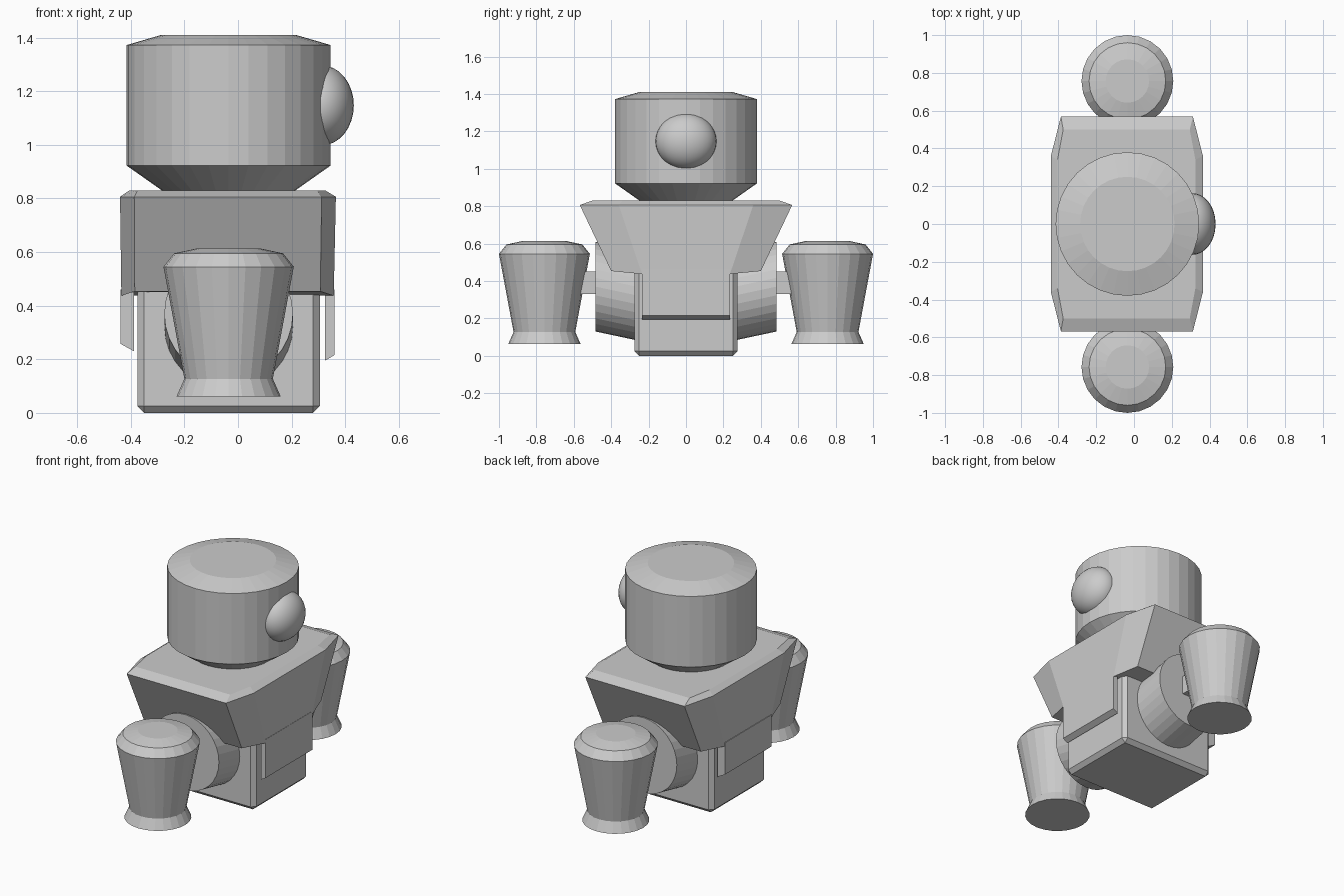
import bpy, bmesh, math
from mathutils import Matrix

if "Cube" in bpy.data.objects:
    bpy.data.objects.remove(bpy.data.objects["Cube"])

CX = -0.035  # body axis offset


def make(name, verts, faces):
    me = bpy.data.meshes.new(name)
    me.from_pydata(verts, [], faces)
    bm = bmesh.new()
    bm.from_mesh(me)
    bmesh.ops.recalc_face_normals(bm, faces=bm.faces)
    bm.to_mesh(me)
    bm.free()
    ob = bpy.data.objects.new(name, me)
    bpy.context.collection.objects.link(ob)
    return ob


def loft(name, rings):
    """Skin a stack of equal-sized rings and cap both ends."""
    n = len(rings[0])
    verts = [v for r in rings for v in r]
    faces = [list(range(n)), list(range((len(rings) - 1) * n, len(rings) * n))]
    for k in range(len(rings) - 1):
        for i in range(n):
            j = (i + 1) % n
            faces.append([k * n + i, k * n + j, (k + 1) * n + j, (k + 1) * n + i])
    return make(name, verts, faces)


def circle(r, n):
    return [(r * math.cos(2 * math.pi * i / n), r * math.sin(2 * math.pi * i / n))
            for i in range(n)]


def lathe(name, profile, n, y=0.0):
    return loft(name, [[(CX + a, y + b, z) for a, b in circle(r, n)] for r, z in profile])


def box(name, x0, x1, y0, y1, z0, z1):
    return loft(name, [[(x0, y0, z), (x1, y0, z), (x1, y1, z), (x0, y1, z)] for z in (z0, z1)])


def octagon(x0, x1, y_in, cut, y_out, z_in, z_out):
    """Plan outline whose ends (at y_out) are narrower by cut."""
    return [(x0, -y_in, z_in), (x0 + cut, -y_out, z_out), (x1 - cut, -y_out, z_out),
            (x1, -y_in, z_in), (x1, y_in, z_in), (x1 - cut, y_out, z_out),
            (x0 + cut, y_out, z_out), (x0, y_in, z_in)]


# Head drum with tapered neck and bevelled crown
lathe("head", [(0.235, 0.82), (0.38, 0.922), (0.38, 1.372), (0.25, 1.41)], 32)

# Single bulging eye
me = bpy.data.meshes.new("eye")
bm = bmesh.new()
bmesh.ops.create_uvsphere(bm, u_segments=32, v_segments=16, radius=1,
                          matrix=Matrix.Translation((0.31, 0, 1.147)) @
                          Matrix.Diagonal((0.122, 0.163, 0.15, 1)))
for f in bm.faces:
    f.smooth = True
bm.to_mesh(me)
bm.free()
bpy.context.collection.objects.link(bpy.data.objects.new("eye", me))

# Flared upper torso
loft("torso", [octagon(-0.435, 0.357, 0.235, 0.05, 0.40, 0.437, 0.453),
               octagon(-0.44, 0.365, 0.36, 0.053, 0.568, 0.806, 0.806),
               octagon(-0.405, 0.325, 0.34, 0.03, 0.50, 0.83, 0.83)])

# Hanging panels on the two broad sides
for name, prof in (("chest_panel", [(0.325, 0.195), (0.359, 0.215), (0.359, 0.46), (0.325, 0.46)]),
                   ("rear_panel", [(-0.388, 0.23), (-0.439, 0.258), (-0.439, 0.46), (-0.388, 0.46)])):
    loft(name, [[(x, y, z) for x, z in prof] for y in (-0.235, 0.235)])

# Lower body block with chamfered edges
base = box("lower_body", -0.375, 0.305, -0.275, 0.275, 0, 0.50)
mod = base.modifiers.new("chamfer", 'BEVEL')
mod.width = 0.025
mod.segments = 1

# Shoulder drums, connecting rods and bell-shaped hands on both sides
for side, s in (("left", -1), ("right", 1)):
    loft(side + "_shoulder_drum",
         [[(CX + a, s * y, zc + b) for a, b in circle(0.24, 32)]
          for y, zc in ((0.26, 0.322), (0.485, 0.37))])
    y0, y1 = sorted((s * 0.46, s * 0.66))
    box(side + "_arm_rod", CX - 0.06, CX + 0.06, y0, y1, 0.33, 0.45)
    lathe(side + "_hand", [(0.194, 0.062), (0.165, 0.127), (0.243, 0.545),
                           (0.203, 0.595), (0.115, 0.614)], 24, s * 0.757)
